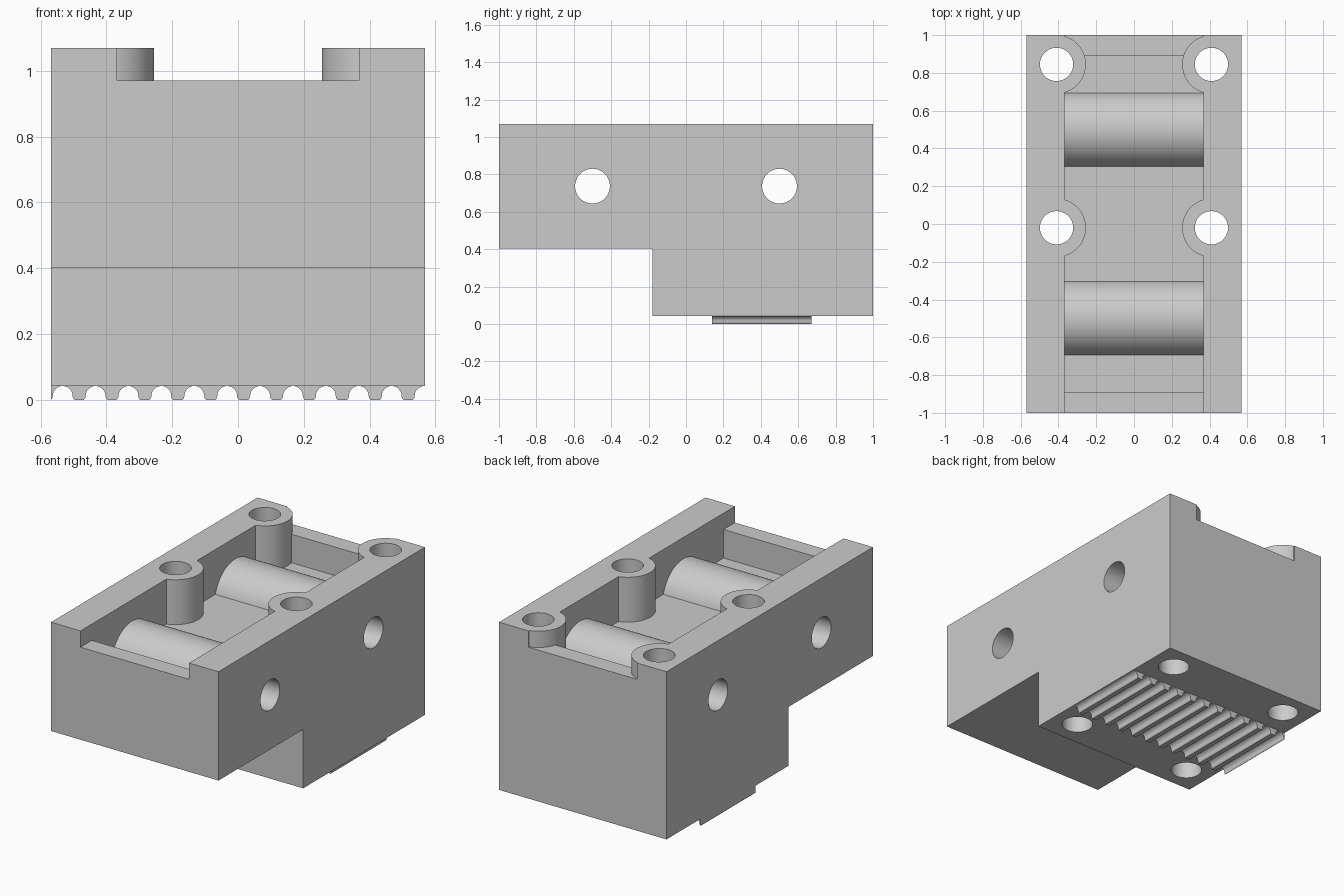
import bpy, bmesh, math
from mathutils import Matrix, Vector

if "Cube" in bpy.data.objects:
    bpy.data.objects.remove(bpy.data.objects["Cube"])

HW = 0.568          # half width of the block
TOP, FOOT_Z = 1.07, 0.042
BOSS_Y, BOSS_X = (0.845, -0.02), 0.41
ROLL_Y, ROLL_Z = (0.5, -0.5), 0.737

grey = bpy.data.materials.new("plain grey")
grey.diffuse_color = (0.6, 0.6, 0.6, 1)
grey.use_nodes = True
grey.node_tree.nodes["Principled BSDF"].inputs["Base Color"].default_value = grey.diffuse_color


def make(name, bm):
    bmesh.ops.recalc_face_normals(bm, faces=bm.faces)
    me = bpy.data.meshes.new(name)
    bm.to_mesh(me)
    bm.free()
    me.materials.append(grey)
    ob = bpy.data.objects.new(name, me)
    bpy.context.collection.objects.link(ob)
    return ob


def add_prism(bm, points, offset):
    """Extrude a closed 3D outline along offset."""
    face = bm.faces.new([bm.verts.new(p) for p in points])
    ext = bmesh.ops.extrude_face_region(bm, geom=[face], use_keep_orig=True)
    verts = [g for g in ext["geom"] if isinstance(g, bmesh.types.BMVert)]
    bmesh.ops.translate(bm, verts=verts, vec=Vector(offset))


def side_prism(name, yz, half):
    bm = bmesh.new()
    add_prism(bm, [(-half, y, z) for y, z in yz], (2 * half, 0, 0))
    return make(name, bm)


def cylinder(name, centre, radius, depth, axis="Z"):
    bm = bmesh.new()
    rot = Matrix.Rotation(math.pi / 2, 4, "Y") if axis == "X" else Matrix()
    bmesh.ops.create_cone(bm, cap_ends=True, segments=64, radius1=radius,
                          radius2=radius, depth=depth,
                          matrix=Matrix.Translation(centre) @ rot)
    return make(name, bm)


def cut(target, cutter):
    mod = target.modifiers.new("cut", "BOOLEAN")
    mod.operation, mod.solver, mod.object = "DIFFERENCE", "EXACT", cutter
    bpy.context.view_layer.objects.active = target
    bpy.ops.object.modifier_apply(modifier=mod.name)
    bpy.data.objects.remove(cutter)


# Main block with its deeper rear foot
block = side_prism("carriage_block", [(-1, 0.403), (-0.18, 0.403), (-0.18, FOOT_Z),
                                      (1, FOOT_Z), (1, TOP), (-1, TOP)], HW)

# Open pocket with end ledges; rollers and bosses are left standing in it
pocket = side_prism("pocket_cutter", [(-0.89, 0.795), (0.89, 0.795), (0.89, 0.97),
                                      (1.2, 0.97), (1.2, 1.3), (-1.2, 1.3),
                                      (-1.2, 0.97), (-0.89, 0.97)], 0.368)
for y in ROLL_Y:
    cut(pocket, cylinder("roller", (0, y, ROLL_Z), 0.203, 1, "X"))
for y in BOSS_Y:
    for s in (-1, 1):
        cut(pocket, cylinder("boss", (s * BOSS_X, y, 1), 0.155, 1))
cut(block, pocket)

# Cross holes through the rollers and vertical screw holes through the bosses
for y in ROLL_Y:
    cut(block, cylinder("cross_hole", (0, y, ROLL_Z), 0.093, 2, "X"))
for y in BOSS_Y:
    for s in (-1, 1):
        cut(block, cylinder("screw_hole", (s * BOSS_X, y, 0.5), 0.088, 2))

# Belt teeth under the foot, separated by round-topped gaps
PITCH, GAP = 0.1, 0.03
bm = bmesh.new()
half = [(GAP * math.sin(a), FOOT_Z - GAP + GAP * math.cos(a))
        for a in (i * math.pi / 16 for i in range(9))] + [(0.0315, 0.005), (0.036, 0)]
for k in range(-1, 11):
    x0 = -0.533 + PITCH * k
    left = [(x0 + u, z) for u, z in half]
    right = [(x0 + PITCH - u, z) for u, z in reversed(half)]
    if k < 0:                                  # partial tooth at the left edge
        left = [(-HW, FOOT_Z), (-HW, 0)]
    outline = left + right
    outline = [(x0 + PITCH, FOOT_Z + 0.01)] + outline[::-1] + [(outline[0][0], FOOT_Z + 0.01)]
    add_prism(bm, [(min(x, HW), 0.14, z) for x, z in outline], (0, 0.532, 0))
teeth = make("belt_teeth", bm)

for ob in (block, teeth):
    bpy.ops.object.select_all(action="DESELECT")
    ob.select_set(True)
    bpy.context.view_layer.objects.active = ob
    bpy.ops.object.shade_smooth_by_angle(angle=math.radians(30))
